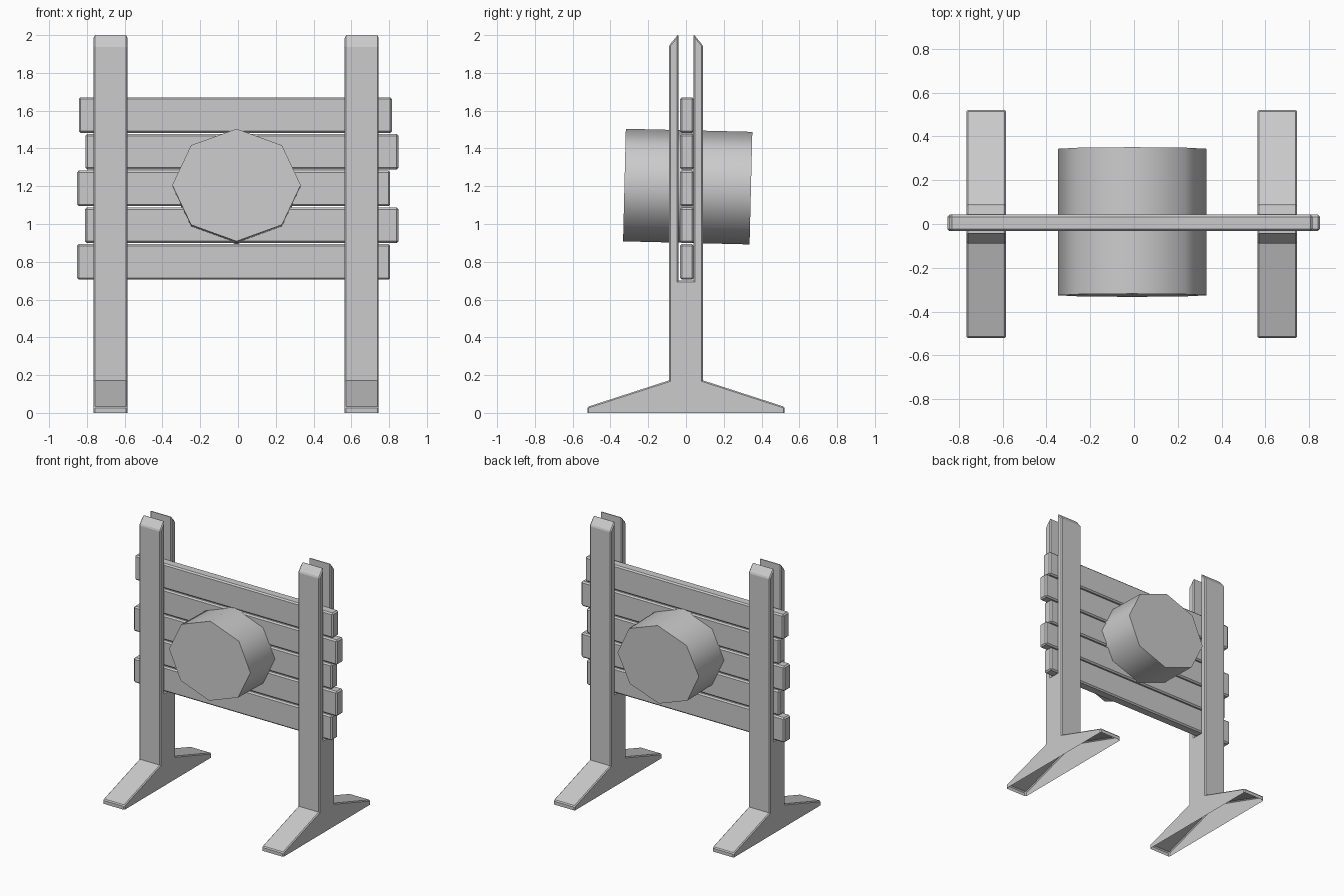
import bpy, bmesh, math
from mathutils import Matrix, Vector

if "Cube" in bpy.data.objects:
    bpy.data.objects.remove(bpy.data.objects["Cube"])

grey = bpy.data.materials.new("plain_grey")
grey.use_nodes = True
colour = (0.6, 0.6, 0.6, 1)
grey.diffuse_color = colour
grey.node_tree.nodes["Principled BSDF"].inputs["Base Color"].default_value = colour


def finish(bm, name):
    mesh = bpy.data.meshes.new(name)
    bm.to_mesh(mesh)
    bm.free()
    mesh.materials.append(grey)
    obj = bpy.data.objects.new(name, mesh)
    bpy.context.collection.objects.link(obj)
    return obj


def bevel_convex(bm, width):
    bm.normal_update()
    edges = [e for e in bm.edges
             if len(e.link_faces) == 2 and e.calc_face_angle_signed() > 0.3]
    bmesh.ops.bevel(bm, geom=edges, offset=width, segments=1,
                    affect='EDGES', clamp_overlap=True)


def post(name, x0, x1):
    # Half outline from foot tip up to the slot, mirrored to the other side
    half = [(0.522, 0), (0.522, 0.032), (0.09, 0.172), (0.09, 1.945),
            (0.04, 2.005), (0.04, 0.7)]
    outline = half + [(-y, z) for y, z in reversed(half)]
    bm = bmesh.new()
    side = bm.faces.new([bm.verts.new((x0, y, z)) for y, z in outline])
    ext = bmesh.ops.extrude_face_region(bm, geom=[side], use_keep_orig=True)
    moved = [v for v in ext["geom"] if isinstance(v, bmesh.types.BMVert)]
    bmesh.ops.translate(bm, verts=moved, vec=(x1 - x0, 0, 0))
    bmesh.ops.recalc_face_normals(bm, faces=bm.faces)
    # The hollow underside stays open
    bottom = [f for f in bm.faces if all(v.co.z < 0.001 for v in f.verts)]
    bmesh.ops.delete(bm, geom=bottom, context='FACES_ONLY')
    bevel_convex(bm, 0.007)
    return finish(bm, name)


def plank(name, x0, x1, z0, z1):
    bm = bmesh.new()
    size = Vector((x1 - x0, 0.075, z1 - z0))
    centre = Vector(((x0 + x1) / 2, 0.005, (z0 + z1) / 2))
    bmesh.ops.create_cube(bm, size=1, matrix=Matrix.Translation(centre)
                          @ Matrix.Diagonal(size.to_4d()))
    bevel_convex(bm, 0.01)
    return finish(bm, name)


# Slotted posts with splayed feet
post("right_post", -0.765, -0.585)
post("left_post", 0.565, 0.745)

# Staggered planks, bottom to top
spans = [(-0.853, 0.806), (-0.81, 0.85), (-0.853, 0.806),
         (-0.808, 0.85), (-0.843, 0.816)]
for i, (x0, x1) in enumerate(spans):
    z0 = 0.705 + i * 0.1945
    plank(f"plank_{i + 1}", x0, x1, z0, z0 + 0.188)

# Eight-sided log through the planks, tipped slightly backwards
bm = bmesh.new()
bmesh.ops.create_cone(bm, cap_ends=True, segments=8, radius1=1, radius2=1, depth=0.67)
bmesh.ops.rotate(bm, verts=bm.verts, matrix=Matrix.Rotation(math.pi / 2, 3, 'X'))
bmesh.ops.scale(bm, verts=bm.verts, vec=(0.34, 1, 0.298))
bmesh.ops.rotate(bm, verts=bm.verts, matrix=Matrix.Rotation(math.radians(-1.4), 3, 'X'))
bmesh.ops.translate(bm, verts=bm.verts, vec=(-0.008, 0.009, 1.198))
log = finish(bm, "log")
bpy.ops.object.select_all(action='DESELECT')
log.select_set(True)
bpy.context.view_layer.objects.active = log
bpy.ops.object.shade_smooth_by_angle(angle=math.radians(60))
